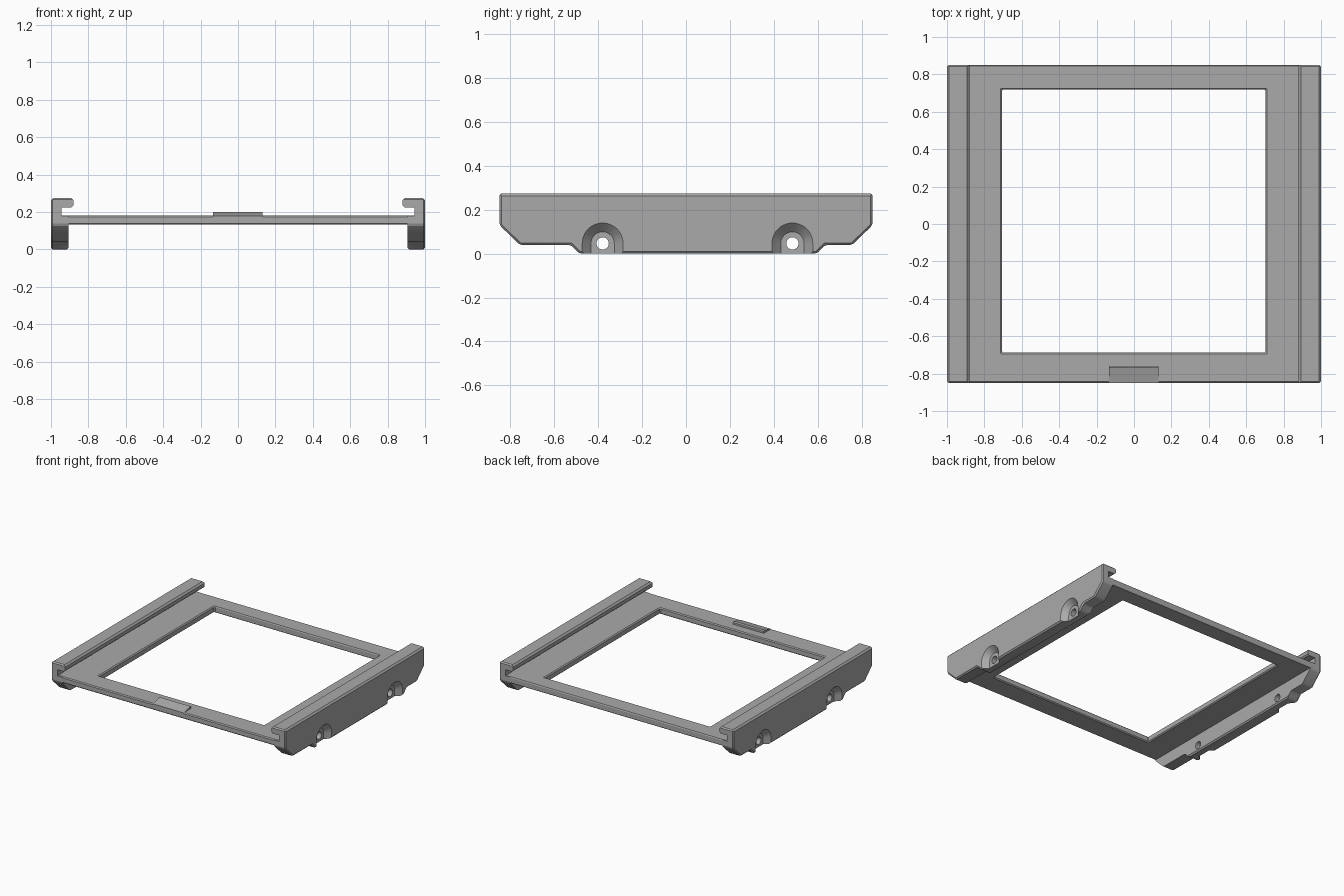
import bpy, bmesh
from mathutils import Vector

if "Cube" in bpy.data.objects:
    bpy.data.objects.remove(bpy.data.objects["Cube"], do_unlink=True)

grey = bpy.data.materials.new("mid grey")
grey.use_nodes = True
colour = (0.4, 0.4, 0.4, 1)
grey.diffuse_color = colour
grey.node_tree.nodes["Principled BSDF"].inputs["Base Color"].default_value = colour


def finish(name, bm):
    bmesh.ops.recalc_face_normals(bm, faces=bm.faces)
    mesh = bpy.data.meshes.new(name)
    bm.to_mesh(mesh)
    bm.free()
    obj = bpy.data.objects.new(name, mesh)
    mesh.materials.append(grey)
    bpy.context.collection.objects.link(obj)
    return obj


def prism(name, points, axis, start, end):
    """Extrude a profile along x (points are y, z) or y (points are x, z)."""
    bm = bmesh.new()
    verts = [bm.verts.new((start, a, b) if axis == "x" else (a, start, b)) for a, b in points]
    face = bm.faces.new(verts)
    moved = bmesh.ops.extrude_face_region(bm, geom=[face])["geom"]
    shift = Vector((end - start, 0, 0) if axis == "x" else (0, end - start, 0))
    bmesh.ops.translate(bm, vec=shift, verts=[v for v in moved if isinstance(v, bmesh.types.BMVert)])
    return finish(name, bm)


def apply(obj, mod):
    with bpy.context.temp_override(object=obj, active_object=obj, selected_objects=[obj]):
        bpy.ops.object.modifier_apply(modifier=mod.name)


def bevel(obj, width):
    mod = obj.modifiers.new("Bevel", "BEVEL")
    mod.width, mod.segments, mod.limit_method = width, 1, "ANGLE"
    apply(obj, mod)


def boolean(obj, cutter, operation):
    mod = obj.modifiers.new("Boolean", "BOOLEAN")
    mod.object, mod.operation, mod.solver = cutter, operation, "EXACT"
    apply(obj, mod)
    bpy.data.objects.remove(cutter, do_unlink=True)


def recess(side, y, z):
    """Tapered pocket that runs out through the underside of the rail."""
    bm = bmesh.new()
    for drop in (0, 0.15):
        for x, radius in ((1.01, 0.103), (0.96, 0.053)):
            ring = bmesh.ops.create_circle(bm, segments=40, radius=radius)["verts"]
            for v in ring:
                v.co = Vector((side * x, y + v.co.x, z - drop + v.co.y))
    hull = bmesh.ops.convex_hull(bm, input=bm.verts)
    unused = {v for v in hull["geom_interior"] + hull["geom_unused"] if isinstance(v, bmesh.types.BMVert)}
    bmesh.ops.delete(bm, geom=list(unused), context="VERTS")
    return finish("recess_cutter", bm)


def bore(side, y, z):
    bm = bmesh.new()
    rings = []
    for x in (0.85, 1.05):
        ring = bmesh.ops.create_circle(bm, segments=32, radius=0.028)["verts"]
        for v in ring:
            v.co = Vector((side * x, y + v.co.x, z + v.co.y))
        rings.append(ring)
    for ring in rings:
        bm.faces.new(ring)
    for i in range(32):
        j = (i + 1) % 32
        bm.faces.new((rings[0][i], rings[0][j], rings[1][j], rings[1][i]))
    return finish("bore_cutter", bm)


def smooth(obj):
    with bpy.context.temp_override(object=obj, active_object=obj, selected_objects=[obj],
                                   selected_editable_objects=[obj]):
        bpy.ops.object.shade_smooth_by_angle(angle=0.4)


# Side rails: hooked cross-section trimmed to the stepped side outline
section = [(0.905, 0.01), (0.905, 0.178), (0.945, 0.178), (0.945, 0.225), (0.89, 0.225),
           (0.88, 0.235), (0.88, 0.262), (0.892, 0.275), (0.988, 0.275), (1, 0.263),
           (1, 0.01), (0.99, 0), (0.915, 0)]
outline = [(-0.85, 0.275), (-0.85, 0.13), (-0.757, 0.04), (-0.525, 0.04), (-0.485, 0),
           (0.595, 0), (0.635, 0.04), (0.757, 0.04), (0.85, 0.13), (0.85, 0.275)]
for label, side in (("left", 1), ("right", -1)):
    rail = prism(label + "_rail", [(side * x, z) for x, z in section], "y", -0.9, 0.9)
    trim = prism("trim", outline, "x", side * 0.87, side)
    bevel(trim, 0.009)
    boolean(rail, trim, "INTERSECT")
    for y in (-0.38, 0.485):
        boolean(rail, recess(side, y, 0.047), "DIFFERENCE")
        boolean(rail, bore(side, y, 0.047), "DIFFERENCE")
    smooth(rail)

# Flat frame plate with a square window
frame = prism("frame_plate", [(-0.96, 0.132), (0.96, 0.132), (0.96, 0.18), (-0.96, 0.18)],
              "y", -0.849, 0.849)
window = prism("window", [(-0.705, 0), (0.703, 0), (0.703, 0.3), (-0.705, 0.3)],
               "y", -0.687, 0.72)
boolean(frame, window, "DIFFERENCE")
bevel(frame, 0.007)

# Ramped catch on the front edge
prism("front_catch", [(-0.849, 0.165), (-0.849, 0.179), (-0.768, 0.2), (-0.758, 0.194),
                      (-0.758, 0.165)], "x", -0.133, 0.131)
